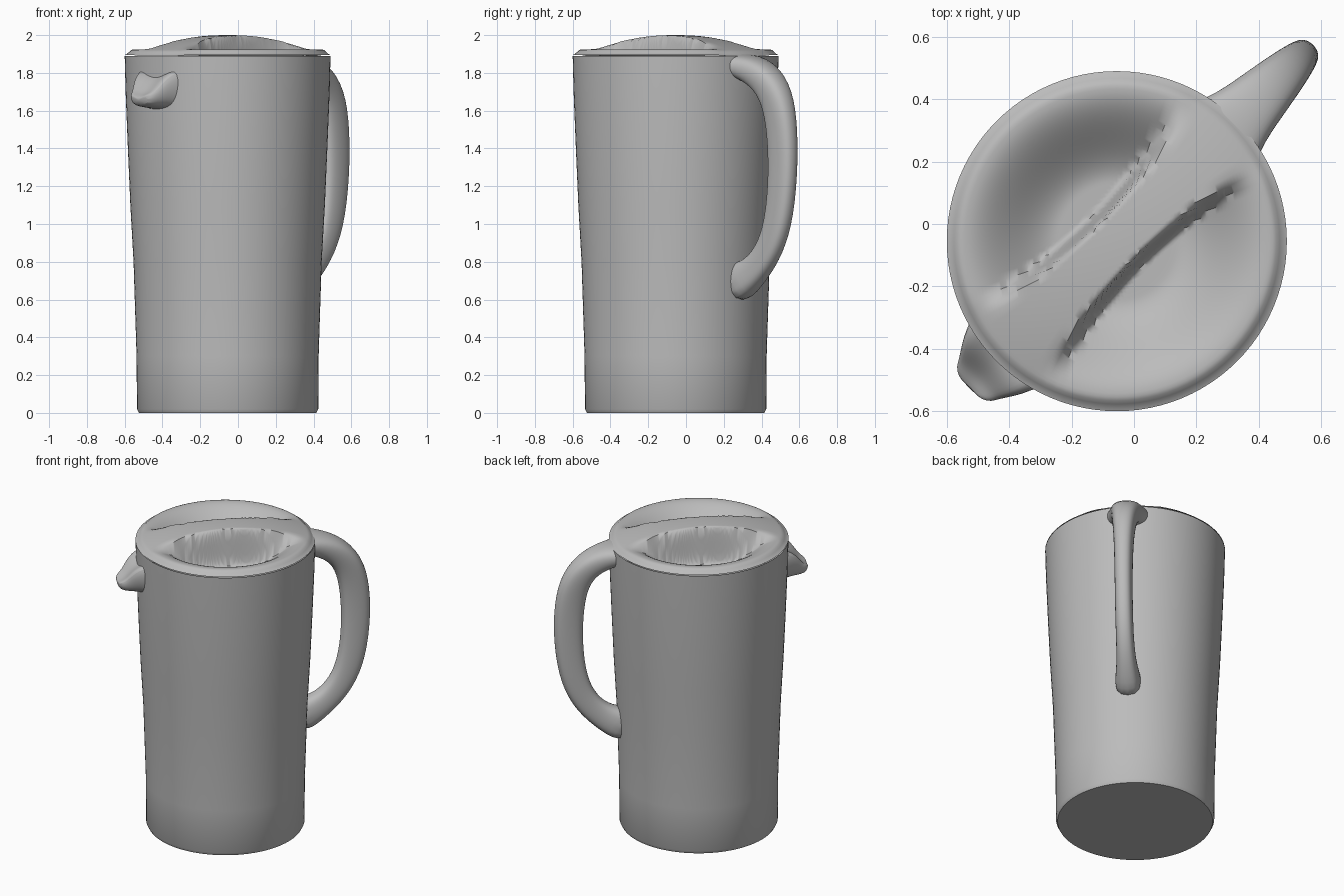
import bpy, bmesh, math
from mathutils import Vector

if "Cube" in bpy.data.objects:
    bpy.data.objects.remove(bpy.data.objects["Cube"], do_unlink=True)

CENTRE = Vector((-0.055, -0.055, 0))
HANDLE_ANGLE = math.radians(45)
RIM = 0.545

grey = bpy.data.materials.new("plain grey")
grey.use_nodes = True
colour = (0.5, 0.5, 0.5, 1)
grey.diffuse_color = colour
grey.node_tree.nodes["Principled BSDF"].inputs["Base Color"].default_value = colour


def finish(bm, name, angle=60, subdivide=0):
    """Turn a bmesh into a smooth shaded grey object."""
    bmesh.ops.recalc_face_normals(bm, faces=bm.faces)
    mesh = bpy.data.meshes.new(name)
    bm.to_mesh(mesh)
    bm.free()
    mesh.materials.append(grey)
    ob = bpy.data.objects.new(name, mesh)
    bpy.context.collection.objects.link(ob)
    if subdivide:
        mod = ob.modifiers.new("Rounding", 'SUBSURF')
        mod.levels = mod.render_levels = subdivide
    bpy.ops.object.select_all(action='DESELECT')
    ob.select_set(True)
    bpy.context.view_layer.objects.active = ob
    bpy.ops.object.shade_smooth_by_angle(angle=math.radians(angle))
    return ob


def bridge(bm, rings):
    """Join consecutive closed rings of vertices with quads."""
    for a, b in zip(rings, rings[1:]):
        n = len(a)
        for i in range(n):
            j = (i + 1) % n
            bm.faces.new((a[i], a[j], b[j], b[i]))


def circle(bm, radius, height, count=96):
    """Ring around the jug axis; height is a function of the angle."""
    ring = []
    for i in range(count):
        a = math.tau * i / count
        ring.append(bm.verts.new(CENTRE + Vector(
            (radius * math.cos(a), radius * math.sin(a), height(a)))))
    return ring


def smooth(t):
    t = min(max(t, 0), 1)
    return t * t * (3 - 2 * t)


def lid_height(r, a):
    """Domed grip bar with a dished recess on either side."""
    u = r * math.cos(a - HANDLE_ANGLE)
    v = r * math.sin(a - HANDLE_ANGLE)
    edge = 0.03 * smooth((r - 0.5) / (RIM - 0.5))
    dome = 1.92 + 0.08 * max(0, 1 - (r / 0.5) ** 2)
    dish = 1.925 - 0.16 * smooth((0.49 - r) / 0.3)
    side = smooth((abs(v) - 0.075 - 0.3 * u * u) / 0.04)
    return dome + (dish - dome) * side - edge


def loft(name, angle, stations, dip=0, sides=12):
    """Sweep an oval along a path: out, up, thickness, width."""
    bm = bmesh.new()
    out = Vector((math.cos(angle), math.sin(angle), 0))
    across = Vector((-math.sin(angle), math.cos(angle), 0))
    up = Vector((0, 0, 1))
    points = [CENTRE + out * s[0] + up * s[1] for s in stations]
    rings = []
    for k, (p, s) in enumerate(zip(points, stations)):
        tangent = points[min(k + 1, len(points) - 1)] - points[max(k - 1, 0)]
        normal = tangent.cross(across).normalized()
        if k == 0 and normal.z < 0:
            flip = -1
        elif k == 0:
            flip = 1
        normal *= flip
        ring = []
        for i in range(sides):
            a = math.tau * i / sides
            ca, sa = math.cos(a), math.sin(a)
            # Slightly boxy oval, hollowed on top when dip is set
            w = math.copysign(abs(ca) ** 0.75, ca) * s[3] / 2
            t = math.copysign(abs(sa) ** 0.75, sa) * s[2] / 2
            t -= dip * s[2] * max(0, sa) ** 4
            ring.append(bm.verts.new(p + across * w + normal * t))
        rings.append(ring)
    bridge(bm, rings)
    bm.faces.new(rings[0])
    bm.faces.new(rings[-1])
    return finish(bm, name, subdivide=2)


# Tapered jug body, closed at the base
bm = bmesh.new()
profile = [(0.47, 0), (0.48, 0.02), (0.482, 0.3), (0.498, 0.8), (0.515, 1.1),
           (0.528, 1.4), (0.54, 1.7), (RIM, 1.89)]
rings = [circle(bm, r, lambda a, z=z: z) for r, z in profile]
bridge(bm, rings)
bm.faces.new(rings[0])
finish(bm, "jug_body", 50)

# Lid with grip bar and two recesses
bm = bmesh.new()
STEPS = 48
rings = [circle(bm, RIM * i / STEPS, lambda a, r=RIM * i / STEPS: lid_height(r, a))
         for i in range(1, STEPS + 1)]
bridge(bm, rings)
hub = bm.verts.new(CENTRE + Vector((0, 0, lid_height(0, 0))))
for i, v in enumerate(rings[0]):
    bm.faces.new((hub, v, rings[0][(i + 1) % len(rings[0])]))
finish(bm, "lid")

# Handle, flaring into the lid and the lower wall
loft("handle", HANDLE_ANGLE, [
    (0.40, 1.85, 0.10, 0.40), (0.52, 1.84, 0.14, 0.24), (0.66, 1.79, 0.17, 0.19),
    (0.76, 1.68, 0.19, 0.15), (0.80, 1.50, 0.19, 0.12), (0.805, 1.25, 0.18, 0.11),
    (0.77, 1.00, 0.17, 0.11), (0.69, 0.84, 0.16, 0.11), (0.57, 0.73, 0.17, 0.13),
    (0.42, 0.67, 0.26, 0.20)])

# Short pouring lip opposite the handle
loft("spout", HANDLE_ANGLE + math.pi, [
    (0.42, 1.75, 0.34, 0.38), (0.52, 1.73, 0.32, 0.31), (0.57, 1.70, 0.22, 0.25),
    (0.62, 1.67, 0.12, 0.19), (0.67, 1.66, 0.07, 0.14)], dip=0.35)
